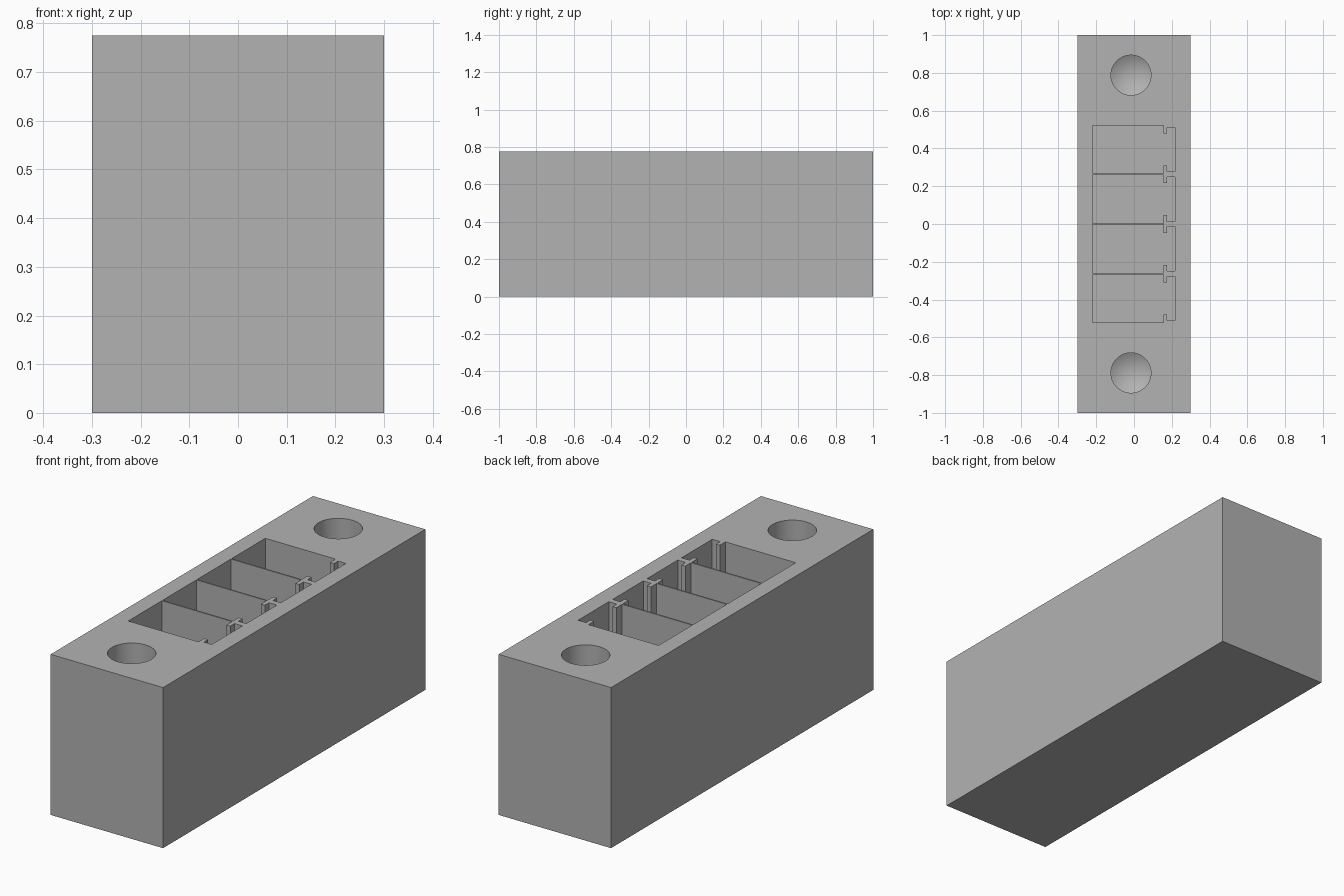
import bpy, bmesh, math

HEIGHT = 0.775
POCKET_FLOOR = 0.12
HOLE_FLOOR = 0.2

if "Cube" in bpy.data.objects:
    bpy.data.objects.remove(bpy.data.objects["Cube"])

grey = bpy.data.materials.new("plain_grey")
grey.use_nodes = True
grey.diffuse_color = (0.448, 0.448, 0.448, 1)
grey.node_tree.nodes["Principled BSDF"].inputs["Base Color"].default_value = grey.diffuse_color


def prism(name, outline, z0, z1, tip=0):
    """Upright prism over an outline, with an optional point below its base."""
    bm = bmesh.new()
    base = bm.faces.new([bm.verts.new((x, y, z0)) for x, y in outline])
    top = bmesh.ops.extrude_face_region(bm, geom=[base], use_keep_orig=True)["geom"]
    for v in top:
        if isinstance(v, bmesh.types.BMVert):
            v.co.z = z1
    if tip:
        centre = bmesh.ops.poke(bm, faces=[base])["verts"][0]
        centre.co.z -= tip
    bmesh.ops.recalc_face_normals(bm, faces=bm.faces)
    mesh = bpy.data.meshes.new(name)
    bm.to_mesh(mesh)
    bm.free()
    mesh.materials.append(grey)
    obj = bpy.data.objects.new(name, mesh)
    bpy.context.collection.objects.link(obj)
    return obj


# Solid block
block = prism("housing_block", [(-0.3, -1), (0.3, -1), (0.3, 1), (-0.3, 1)], 0, HEIGHT)

# Pocket outline: wide chamber, narrow neck, wide head, mirrored across y
half = [(-0.22, 0.128), (0.155, 0.128), (0.155, 0.085),
        (0.176, 0.085), (0.176, 0.117), (0.218, 0.117)]
pocket = half + [(x, -y) for x, y in reversed(half)]
cutters = []
for i in range(4):
    y0 = (i - 1.5) * 0.263
    cutters.append(prism("pocket_cutter", [(x, y + y0) for x, y in pocket],
                         POCKET_FLOOR, HEIGHT + 0.1))

# Drilled holes with conical bottoms at both ends
for side in (-1, 1):
    circle = [(-0.016 + 0.106 * math.cos(a), side * 0.788 + 0.106 * math.sin(a))
              for a in (math.tau * k / 64 for k in range(64))]
    cutters.append(prism("hole_cutter", circle, HOLE_FLOOR, HEIGHT + 0.1, tip=0.062))

# Cut everything out of the block
bpy.context.view_layer.objects.active = block
for cutter in cutters:
    cutter.hide_render = True
    cut = block.modifiers.new("cut", "BOOLEAN")
    cut.operation = "DIFFERENCE"
    cut.solver = "EXACT"
    cut.object = cutter
    bpy.ops.object.modifier_apply(modifier=cut.name)
    bpy.data.objects.remove(cutter)

# Smooth the round walls, keep the edges sharp
bpy.ops.object.select_all(action="DESELECT")
block.select_set(True)
bpy.ops.object.shade_smooth_by_angle(angle=math.radians(25))
